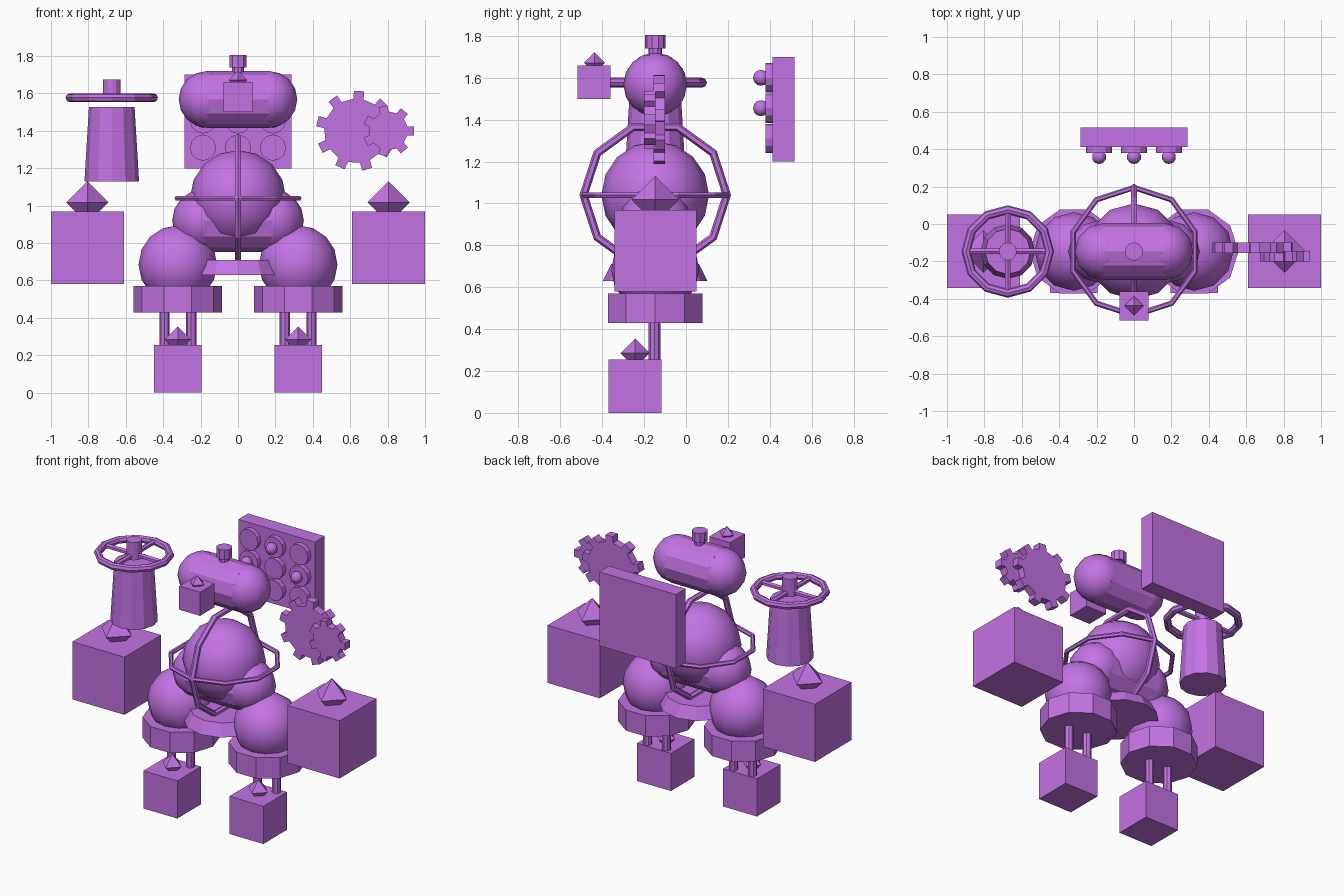
import bpy, bmesh
from math import pi, cos, sin
from mathutils import Matrix, Vector

if "Cube" in bpy.data.objects:
    bpy.data.objects.remove(bpy.data.objects["Cube"])

YC = -0.147
mat = bpy.data.materials.new("purple")
mat.diffuse_color = (0.55, 0.17, 0.78, 1)
mat.use_nodes = True
mat.node_tree.nodes["Principled BSDF"].inputs["Base Color"].default_value = mat.diffuse_color


def add(name, bm, smooth=False):
    me = bpy.data.meshes.new(name)
    bmesh.ops.recalc_face_normals(bm, faces=bm.faces)
    for f in bm.faces:
        f.smooth = smooth
    bm.to_mesh(me)
    bm.free()
    me.materials.append(mat)
    ob = bpy.data.objects.new(name, me)
    bpy.context.collection.objects.link(ob)
    return ob


def box(name, lo, hi):
    bm = bmesh.new()
    lo, hi = Vector(lo), Vector(hi)
    m = Matrix.Translation((lo + hi) / 2) @ Matrix.Diagonal((*(hi - lo), 1))
    bmesh.ops.create_cube(bm, size=1, matrix=m)
    return add(name, bm)


def sphere(name, c, r, seg=12, rings=8, smooth=True):
    bm = bmesh.new()
    bmesh.ops.create_uvsphere(bm, u_segments=seg, v_segments=rings, radius=r,
                              matrix=Matrix.Translation(c))
    return add(name, bm, smooth)


def cyl(name, a, b, r1, r2=None, n=10):
    # round or tapered bar from point a to point b
    a, b = Vector(a), Vector(b)
    d = b - a
    m = Matrix.Translation((a + b) / 2) @ d.to_track_quat('Z', 'Y').to_matrix().to_4x4()
    bm = bmesh.new()
    bmesh.ops.create_cone(bm, cap_ends=True, segments=n, radius1=r1,
                          radius2=r1 if r2 is None else r2, depth=d.length, matrix=m)
    return add(name, bm)


def ring(name, c, R, r, n, u, v, start=0.0, k=6):
    # faceted torus lying in the plane of u and v
    u, v, c = Vector(u), Vector(v), Vector(c)
    w = u.cross(v)
    bm = bmesh.new()
    loops = []
    for i in range(n):
        a = start + 2 * pi * i / n
        d = u * cos(a) + v * sin(a)
        loops.append([bm.verts.new(c + d * (R + r * cos(2 * pi * j / k)) + w * r * sin(2 * pi * j / k))
                      for j in range(k)])
    for i in range(n):
        p, q = loops[i], loops[(i + 1) % n]
        for j in range(k):
            bm.faces.new((p[j], q[j], q[(j + 1) % k], p[(j + 1) % k]))
    return add(name, bm)


def gear(name, x, z, y0, y1, outer, root, teeth, half, start):
    bm = bmesh.new()
    pts = []
    for i in range(teeth):
        a = start + 2 * pi * i / teeth
        tip = half * root / outer
        for da, r in ((-half, root), (-tip, outer), (tip, outer), (half, root)):
            pts.append(bm.verts.new((x + r * cos(a + da), y0, z + r * sin(a + da))))
    f = bm.faces.new(pts)
    ext = bmesh.ops.extrude_face_region(bm, geom=[f], use_keep_orig=True)
    vs = [g for g in ext["geom"] if isinstance(g, bmesh.types.BMVert)]
    bmesh.ops.translate(bm, verts=vs, vec=(0, y1 - y0, 0))
    return add(name, bm)


def gem(name, c, r):
    return sphere(name, c, r, 4, 2, False)


def capsule(name, z, half, r):
    cyl(name + "_barrel", (-half, YC, z), (half, YC, z), r, n=12)
    for s in (-1, 1):
        sphere(name + "_end", (s * half, YC, z), r)


for s in (-1, 1):
    # foot block, leg rods, hip disc and hip ball
    x = s * 0.322
    box("foot", (x - 0.127, -0.37, 0), (x + 0.127, -0.117, 0.255))
    gem("foot_gem", (x, -0.243, 0.285), 0.07)
    for dx in (-0.071, 0.071):
        cyl("leg_rod", (x + dx, -0.15, 0.15), (x + dx, -0.15, 0.45), 0.028, n=8)
    disc = cyl("hip_disc", (0, 0, 0), (0, 0, 0.14), 0.237, n=10)
    disc.location = (x, YC, 0.43)
    disc.rotation_euler.z = pi / 2
    sphere("hip_ball", (x, YC, 0.685), 0.21)
    # hand block
    box("hand", (s * 0.805 - 0.195, -0.342, 0.58), (s * 0.805 + 0.195, 0.05, 0.97))
    gem("hand_gem", (s * 0.805, YC, 1.018), 0.113)

# torso
cyl("waist", (0, YC, 0.63), (0, YC, 0.71), 0.25, 0.21, 12)
capsule("chest", 0.92, 0.185, 0.167)
sphere("torso_ball", (0, YC, 1.04), 0.257)
ring("upright_hoop", (0, YC, 1.04), 0.342, 0.02, 10, (0, 1, 0), (0, 0, 1))
ring("level_hoop", (0, YC, 1.04), 0.342, 0.015, 10, (0, 1, 0), (-1, 0, 0))

# head with cap and front block
capsule("head", 1.568, 0.165, 0.152)
cyl("cap_stem", (0, YC, 1.68), (0, YC, 1.75), 0.033)
cyl("cap", (0, YC, 1.74), (0, YC, 1.805), 0.049)
box("nose_block", (-0.078, -0.517, 1.5), (0.078, -0.36, 1.66))
gem("nose_gem", (0, -0.437, 1.672), 0.05)

# cup and hand wheel on the left
wx = -0.675
cyl("cup", (wx, YC, 1.13), (wx, YC, 1.527), 0.146, 0.122, 12)
ring("wheel_rim", (wx, YC, 1.577), 0.223, 0.024, 12, (1, 0, 0), (0, 1, 0), 0, 8)
cyl("wheel_hub", (wx, YC, 1.555), (wx, YC, 1.675), 0.048, n=12)
cyl("wheel_spoke", (wx - 0.223, YC, 1.577), (wx + 0.223, YC, 1.577), 0.017, n=6)
cyl("wheel_spoke", (wx, YC - 0.223, 1.577), (wx, YC + 0.223, 1.577), 0.017, n=6)

# gears on the right
gear("large_gear", 0.632, 1.4, -0.155, -0.1, 0.215, 0.172, 9, 0.16, 1.5)
gear("small_gear", 0.805, 1.4, -0.2, -0.145, 0.137, 0.103, 7, 0.24, 0)

# dial panel at the back
box("panel", (-0.287, 0.413, 1.2), (0.287, 0.517, 1.7))
for col in (-1, 0, 1):
    for row in (-1, 0, 1):
        px, pz = col * 0.187, 1.455 + row * 0.145
        cyl("dial", (px, 0.38, pz), (px, 0.42, pz), 0.07, n=12)
        if (col, row) in ((0, 1), (-1, 0), (1, 0)):
            sphere("knob", (px, 0.358, pz), 0.038, 10, 6)
